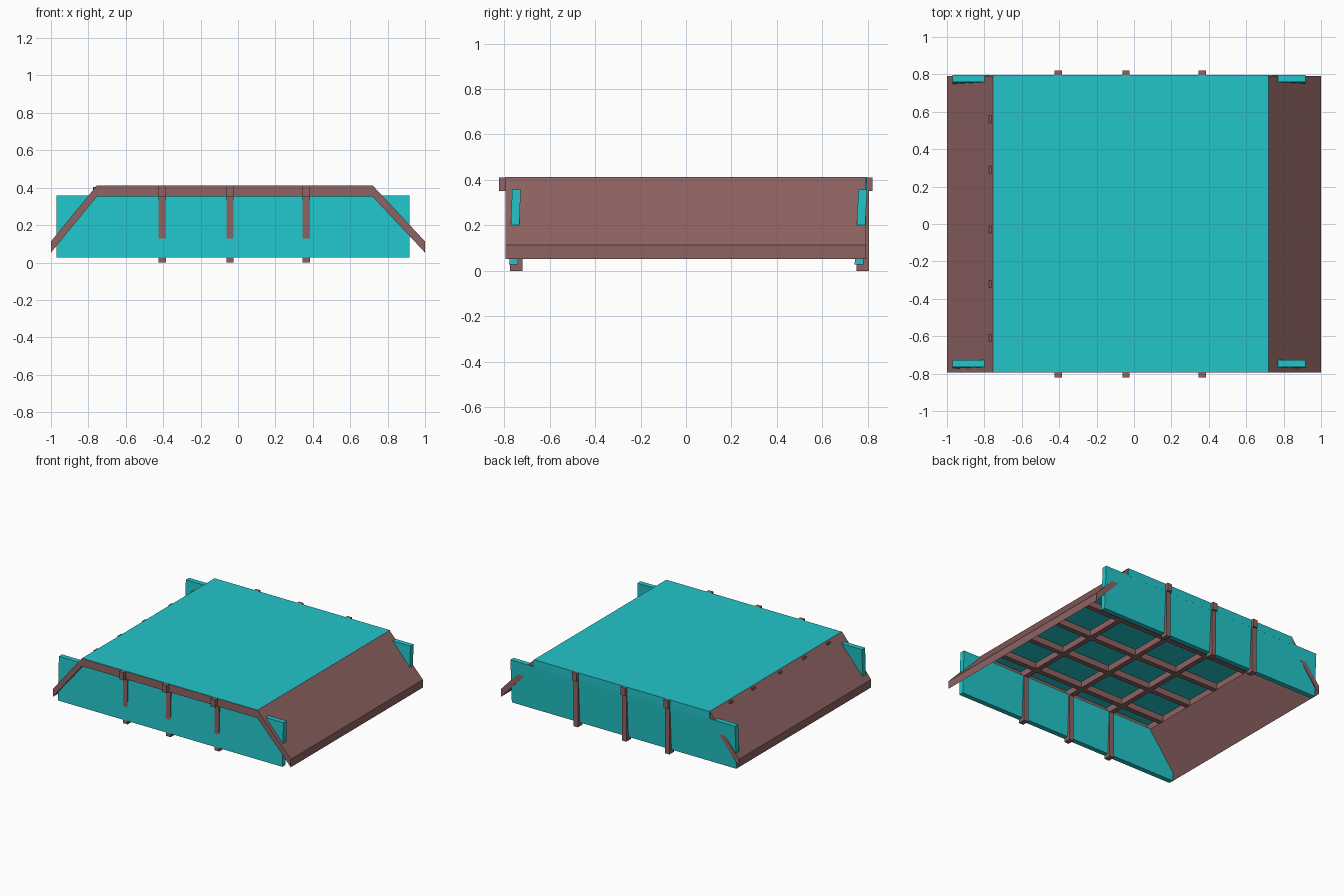
import bpy
import bmesh

cube = bpy.data.objects.get("Cube")
if cube:
    bpy.data.objects.remove(cube, do_unlink=True)


def material(name, colour):
    m = bpy.data.materials.new(name)
    m.use_nodes = True
    m.diffuse_color = colour
    m.node_tree.nodes["Principled BSDF"].inputs["Base Color"].default_value = colour
    return m


CYAN = material("cyan paint", (0.016, 0.56, 0.59, 1))
BROWN = material("brown timber", (0.27, 0.125, 0.122, 1))


def extrude(name, profile, offset, mat):
    """Solid made by sweeping a closed 3D outline along an offset."""
    bm = bmesh.new()
    face = bm.faces.new([bm.verts.new(p) for p in profile])
    swept = bmesh.ops.extrude_face_region(bm, geom=[face])["geom"]
    verts = [v for v in swept if isinstance(v, bmesh.types.BMVert)]
    bmesh.ops.translate(bm, verts=verts, vec=offset)
    bmesh.ops.recalc_face_normals(bm, faces=bm.faces)
    mesh = bpy.data.meshes.new(name)
    bm.to_mesh(mesh)
    bm.free()
    mesh.materials.append(mat)
    obj = bpy.data.objects.new(name, mesh)
    bpy.context.collection.objects.link(obj)
    return obj


def box(name, x, y, z, mat):
    outline = [(x[0], y[0], z[0]), (x[1], y[0], z[0]),
               (x[1], y[0], z[1]), (x[0], y[0], z[1])]
    return extrude(name, outline, (0, y[1] - y[0], 0), mat)


FRONT, BACK = -0.795, 0.797
LEFT_END, RIGHT_END = -0.755, 0.72
UNDER, TOP = 0.352, 0.412

# Deck sheet and its edge rails
deck = box("deck_sheet", (LEFT_END, RIGHT_END), (FRONT + 0.003, BACK), (0.398, TOP), CYAN)
box("front_rail", (LEFT_END, RIGHT_END), (FRONT, -0.755), (UNDER, TOP - 0.002), BROWN)
box("back_rail", (LEFT_END, RIGHT_END), (0.765, BACK), (UNDER, TOP - 0.002), CYAN)

# Sloping end ramps
for name, end, tip in (("ramp_minus_x", LEFT_END, -1), ("ramp_plus_x", RIGHT_END, 1)):
    outline = [(end, FRONT, TOP), (tip, FRONT, 0.113),
               (tip, FRONT, 0.053), (end, FRONT, UNDER)]
    extrude(name, outline, (0, 1.587, 0), BROWN)

# Leaning side panels that pass through the ramps
for name, low, high in (("front_panel", -0.778, -0.765), ("back_panel", 0.742, 0.759)):
    outline = [(-0.97, low, 0.028), (-0.97, low + 0.038, 0.028),
               (-0.97, high + 0.038, 0.358), (-0.97, high, 0.358)]
    extrude(name, outline, (1.888, 0, 0), CYAN)

# Cross beams with ends poking out, and posts beneath each end
for i, x in enumerate((-0.405, -0.043, 0.365)):
    span = (x - 0.019, x + 0.019)
    box(f"cross_beam_{i}", span, (-0.822, 0.82), (UNDER, TOP - 0.001), BROWN)
    box(f"front_post_{i}", span, (-0.774, -0.72), (0, 0.36), BROWN)
    box(f"back_post_{i}", span, (0.75, 0.805), (0, 0.36), BROWN)

# Long beams under the deck, showing slightly through one ramp
for i, y in enumerate((-0.61, -0.32, -0.03, 0.29, 0.56)):
    box(f"long_beam_{i}", (-0.774, RIGHT_END), (y - 0.019, y + 0.019), (UNDER, 0.404), BROWN)
